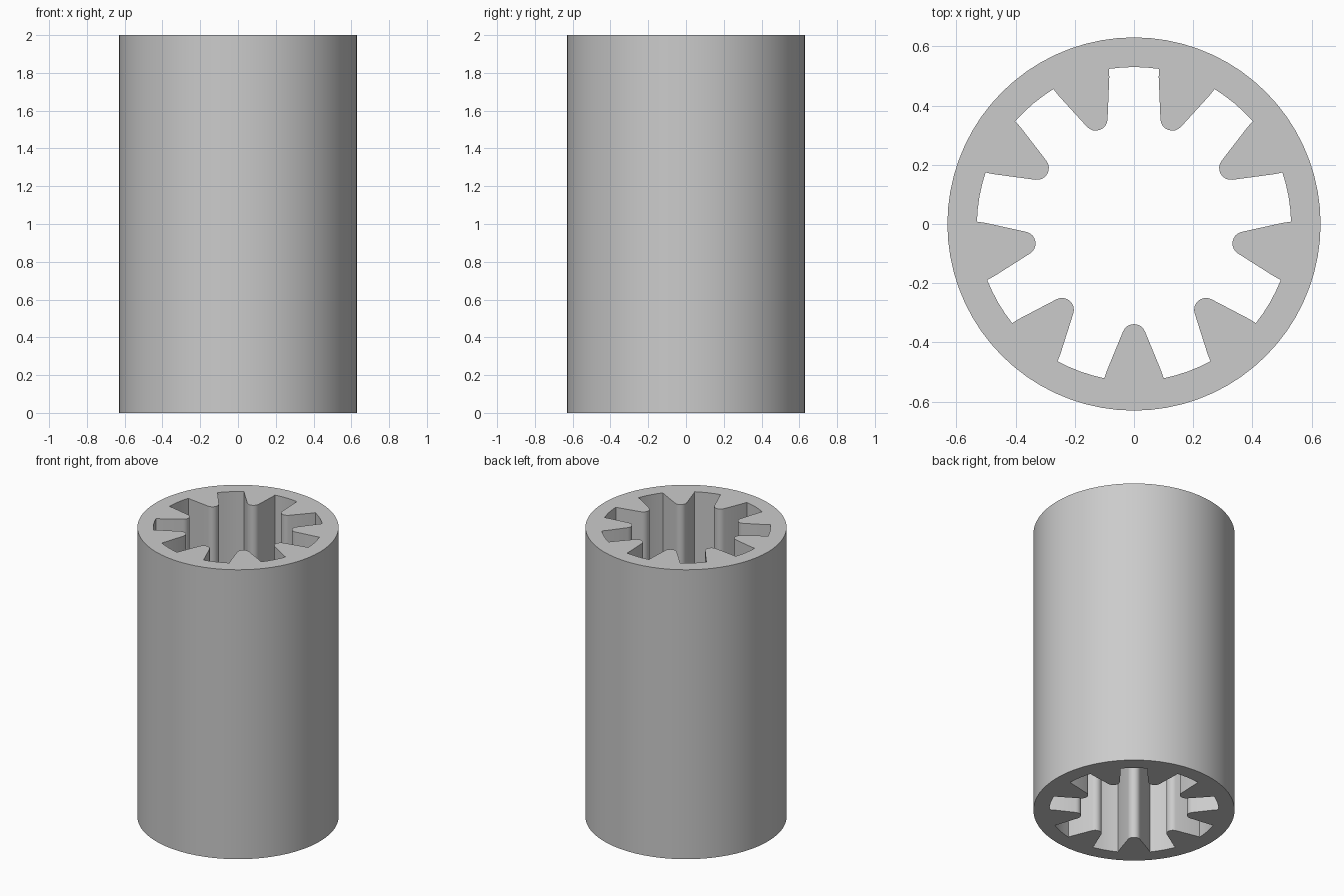
import bpy, bmesh
from math import sin, cos, pi, radians, atan2, hypot

cube = bpy.data.objects.get("Cube")
if cube:
    bpy.data.objects.remove(cube, do_unlink=True)

HEIGHT, OUTER, ROOT, TEETH = 2.0, 0.63, 0.53, 9
PITCH = 2 * pi / TEETH
TIP_CENTRE, TIP_RADIUS = 0.378, 0.04

# Single matte grey
grey = bpy.data.materials.new("Grey")
grey.use_nodes = True
colour = (0.6, 0.6, 0.6, 1)
grey.diffuse_color = colour
grey.node_tree.nodes["Principled BSDF"].inputs["Base Color"].default_value = colour


def polar(radius, angle):
    return radius * cos(angle), radius * sin(angle)


def tooth_profile():
    """One tooth and its following root arc, as (radius, angle) pairs."""
    flank = [(0.521, 0.1), (0.494, 0.091)]
    tip = []
    for i in range(-4, 5):
        a = radians(68) * i / 4
        tip.append((TIP_CENTRE - TIP_RADIUS * cos(a), TIP_RADIUS * sin(a)))
    points = [(y, -x) for y, x in flank] + tip + [(y, x) for y, x in reversed(flank)]
    profile = [(hypot(y, x), atan2(x, y)) for y, x in points]
    start = profile[-1][1]
    gap = PITCH - 2 * start
    profile += [(ROOT, start + gap * i / 4) for i in range(1, 4)]
    return profile


def add_loop(bm, points):
    verts = [bm.verts.new((x, y, 0)) for x, y in points]
    return [bm.edges.new((v, verts[i - 1])) for i, v in enumerate(verts)]


# Splined tube: ring section filled between the two loops, then extruded
bm = bmesh.new()
edges = add_loop(bm, [polar(OUTER, 2 * pi * i / 72) for i in range(72)])
edges += add_loop(bm, [polar(r, a + k * PITCH - pi / 2)
                       for k in range(TEETH) for r, a in tooth_profile()])
bmesh.ops.triangle_fill(bm, edges=edges, use_beauty=True, normal=(0, 0, 1))
top = bmesh.ops.extrude_face_region(bm, geom=bm.faces[:], use_keep_orig=True)["geom"]
bmesh.ops.translate(bm, vec=(0, 0, HEIGHT),
                    verts=[g for g in top if isinstance(g, bmesh.types.BMVert)])
bmesh.ops.recalc_face_normals(bm, faces=bm.faces[:])

mesh = bpy.data.meshes.new("splined_sleeve")
bm.to_mesh(mesh)
bm.free()
mesh.materials.append(grey)
sleeve = bpy.data.objects.new("splined_sleeve", mesh)
bpy.context.collection.objects.link(sleeve)

# Smooth curved walls, crisp rims and tooth roots
bpy.ops.object.select_all(action="DESELECT")
sleeve.select_set(True)
bpy.context.view_layer.objects.active = sleeve
bpy.ops.object.shade_smooth_by_angle(angle=radians(30))
